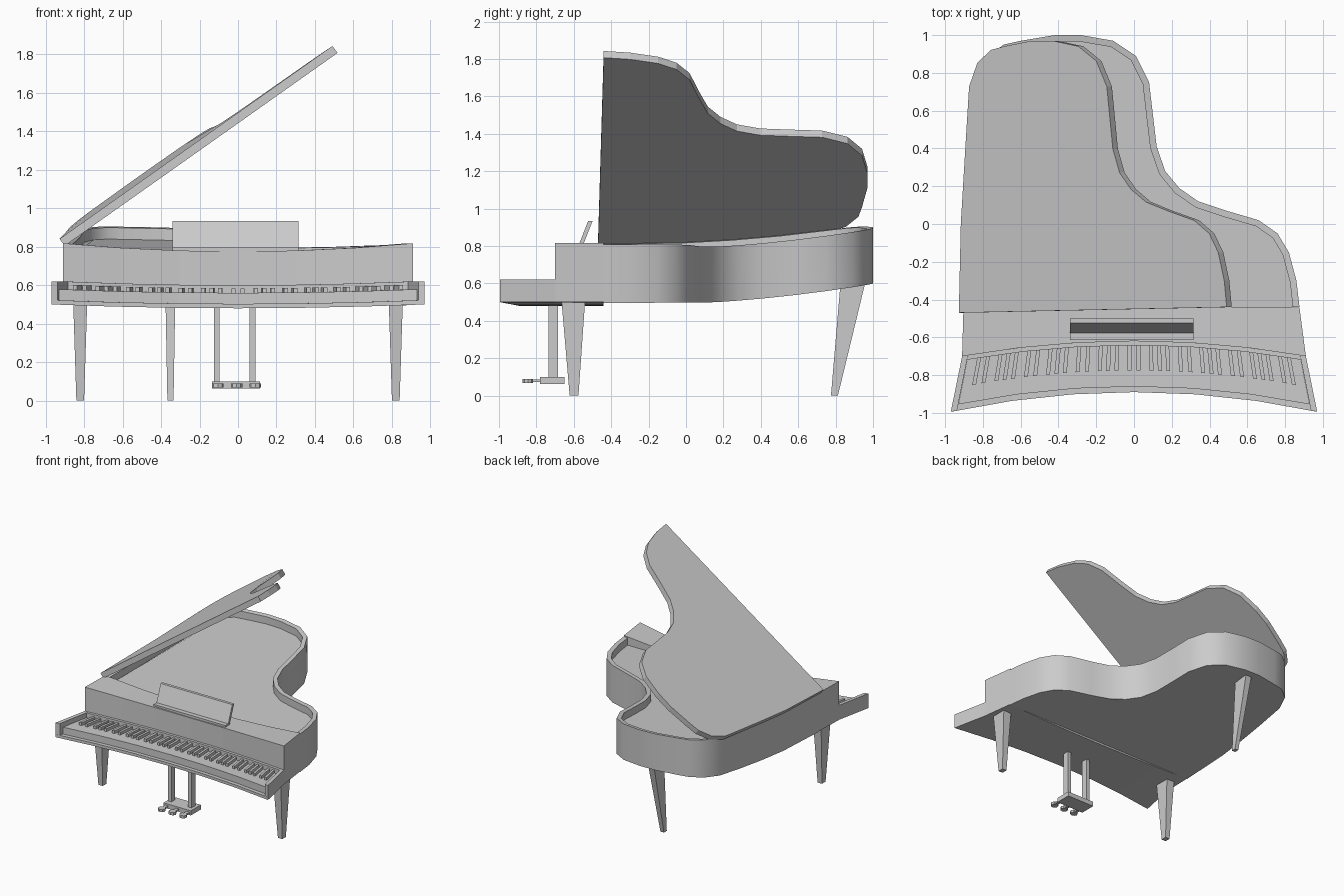
import bpy, bmesh, math
from mathutils import Vector

if "Cube" in bpy.data.objects:
    bpy.data.objects.remove(bpy.data.objects["Cube"])


def make(name, verts, faces, smooth=False):
    me = bpy.data.meshes.new(name)
    me.from_pydata(verts, [], faces)
    bm = bmesh.new()
    bm.from_mesh(me)
    bmesh.ops.remove_doubles(bm, verts=bm.verts, dist=1e-5)
    bmesh.ops.recalc_face_normals(bm, faces=bm.faces)
    bm.to_mesh(me)
    bm.free()
    ob = bpy.data.objects.new(name, me)
    bpy.context.collection.objects.link(ob)
    if smooth:
        bpy.ops.object.select_all(action='DESELECT')
        ob.select_set(True)
        bpy.context.view_layer.objects.active = ob
        bpy.ops.object.shade_smooth_by_angle(angle=math.radians(38))
    return ob


def bow(u, y, z):
    """Flared, bowed keyboard space: u runs -1..1 across the front."""
    if y < -0.62:
        half = 0.91 + (-0.62 - y) * 0.222
        c = 0.08 + (-0.62 - y) * 0.09
    else:
        half = 0.91 - (y + 0.62) * (0.19 if u > 0 else 0.04)
        c = 0.08 - (y + 0.62) * 0.44
    k = 0.02 + max(0, z - 0.6) * 0.13
    return (u * half, y - c * u * u, z + k * u * u)


def bowed_box(name, u0, u1, y0, y1, z0, z1, n=6):
    vs, fs = [], []
    for i in range(n + 1):
        u = u0 + (u1 - u0) * i / n
        vs += [bow(u, *p) for p in ((y0, z0), (y1, z0), (y1, z1), (y0, z1))]
    for i in range(n):
        for j in range(4):
            k = (j + 1) % 4
            fs.append((4*i + j, 4*i + k, 4*i + 4 + k, 4*i + 4 + j))
    fs += [(0, 1, 2, 3), tuple(4*n + j for j in range(4))]
    return make(name, vs, fs)


def prism(name, bottom, top):
    """Tapered block between two (x0, x1, y0, y1, z) rectangles."""
    vs = []
    for x0, x1, y0, y1, z in (bottom, top):
        vs += [(x0, y0, z), (x1, y0, z), (x1, y1, z), (x0, y1, z)]
    return make(name, vs, [(0, 1, 2, 3), (4, 5, 6, 7)] +
                [(i, (i+1) % 4, 4 + (i+1) % 4, 4 + i) for i in range(4)])


def box(name, x0, x1, y0, y1, z0, z1):
    return prism(name, (x0, x1, y0, y1, z0), (x0, x1, y0, y1, z1))


# curved case outline, right front round the tail to left front
outline = [(.876, -.44), (.86, -.3), (.82, -.15), (.76, -.05), (.66, .02), (.49, .07),
           (.34, .12), (.24, .19), (.165, .28), (.12, .41), (.10, .58), (.08, .75),
           (.01, .89), (-.11, .97), (-.28, 1.0), (-.42, 1.0), (-.6, .97), (-.69, .95),
           (-.78, .88), (-.835, .75), (-.853, .5), (-.872, .25), (-.89, 0), (-.903, -.44)]
N = len(outline)


def z_case(x, y, base, k):
    return base + k * x * x + 0.06 * max(y + 0.4, 0) ** 2


def inset(pts, d):
    res = []
    for i, p in enumerate(pts):
        a, b = pts[max(i-1, 0)], pts[min(i+1, len(pts)-1)]
        t = Vector((b[0] - a[0], b[1] - a[1])).normalized()
        y = p[1] if i in (0, len(pts)-1) else p[1] + t.x * d
        res.append((p[0] - t.y * d, y))
    return res


# rim wall with recessed soundboard and closed underside
inner = inset(outline, 0.035)
vs = []
for (x, y), (a, b) in zip(outline, inner):
    zi = z_case(a, b, .775, .045)
    vs += [(x, y, z_case(x, y, .48, .02)), (x, y, z_case(x, y, .775, .045)),
           (a, b, zi), (a, b, zi - .06)]
fs = [(4*i + j, 4*i + 4 + j, 4*i + 5 + j, 4*i + 1 + j) for i in range(N-1) for j in range(3)]
fs += [tuple(4*i for i in range(N)), tuple(4*i + 3 for i in range(N))]
make("case_rim", vs, fs, smooth=True)

# raised lid, same outline hinged on the left side
under, upper = [], []
for i, (x, y) in enumerate(outline):
    lx = -.89 + (x + .89) * .797
    ly = -.47 if i == N - 1 else y * .97 if y > 0 else y
    lz = .812 + .707 * (lx + .89) + .018 * max(ly + .4, 0) ** 2
    under.append((lx, ly, lz))
    upper.append((lx - .027, ly, lz + .036))
make("lid", under + upper,
     [tuple(range(N)), tuple(range(N, 2*N))] +
     [(i, (i+1) % N, N + (i+1) % N, N + i) for i in range(N)])

# front case, keybed and keys
bowed_box("front_case", -1, 1, -.62, -.44, .48, .775)
bowed_box("keybed", -1, 1, -.89, -.62, .48, .503)
bowed_box("white_keys", -.965, .965, -.86, -.62, .503, .56)
bowed_box("key_back_ledge", -.965, .965, -.642, -.62, .56, .60)
for side, s in (("left", -1), ("right", 1)):
    bowed_box(side + "_key_arm", s * .966, s, -.89, -.62, .48, .60, 1)

# black keys in groups of two and three
centres = []
for g in range(7):
    c = (g - 3) * .29
    centres += [c - .026, c + .026]
    if g < 6:
        centres += [c + .145 + d for d in (-.047, 0, .047)]
for c in centres:
    bowed_box("black_key", c - .011, c + .011, -.775, -.642, .56, .584, 1)

# music stand: leaning panel on a ledge
box("music_ledge", -.34, .315, -.615, -.565, .77, .795)
prism("music_panel", (-.34, .315, -.585, -.562, .775), (-.34, .315, -.524, -.50, .933))

# legs
for side, s in (("left", -1), ("right", 1)):
    cx = s * .82
    prism("front_leg_" + side, (cx - .02, cx + .02, -.622, -.575, 0),
          (cx - .036, cx + .036, -.665, -.54, .50))
prism("rear_leg", (-.367, -.335, .775, .812, 0), (-.378, -.325, .825, .955, .59))

# pedal lyre
for cx in (-.11, .075):
    box("pedal_post", cx - .015, cx + .015, -.735, -.685, .09, .49)
box("pedal_box", -.135, .115, -.78, -.65, .062, .10)
for cx in (-.105, -.007, .09):
    box("pedal_neck", cx - .013, cx + .013, -.83, -.77, .073, .087)
    ring = [(cx + .03 * math.cos(a), -.845 + .028 * math.sin(a))
            for a in (math.tau * i / 8 for i in range(8))]
    make("pedal_pad", [(x, y, .068) for x, y in ring] + [(x, y, .09) for x, y in ring],
         [tuple(range(8)), tuple(range(8, 16))] +
         [(i, (i+1) % 8, 8 + (i+1) % 8, 8 + i) for i in range(8)])
